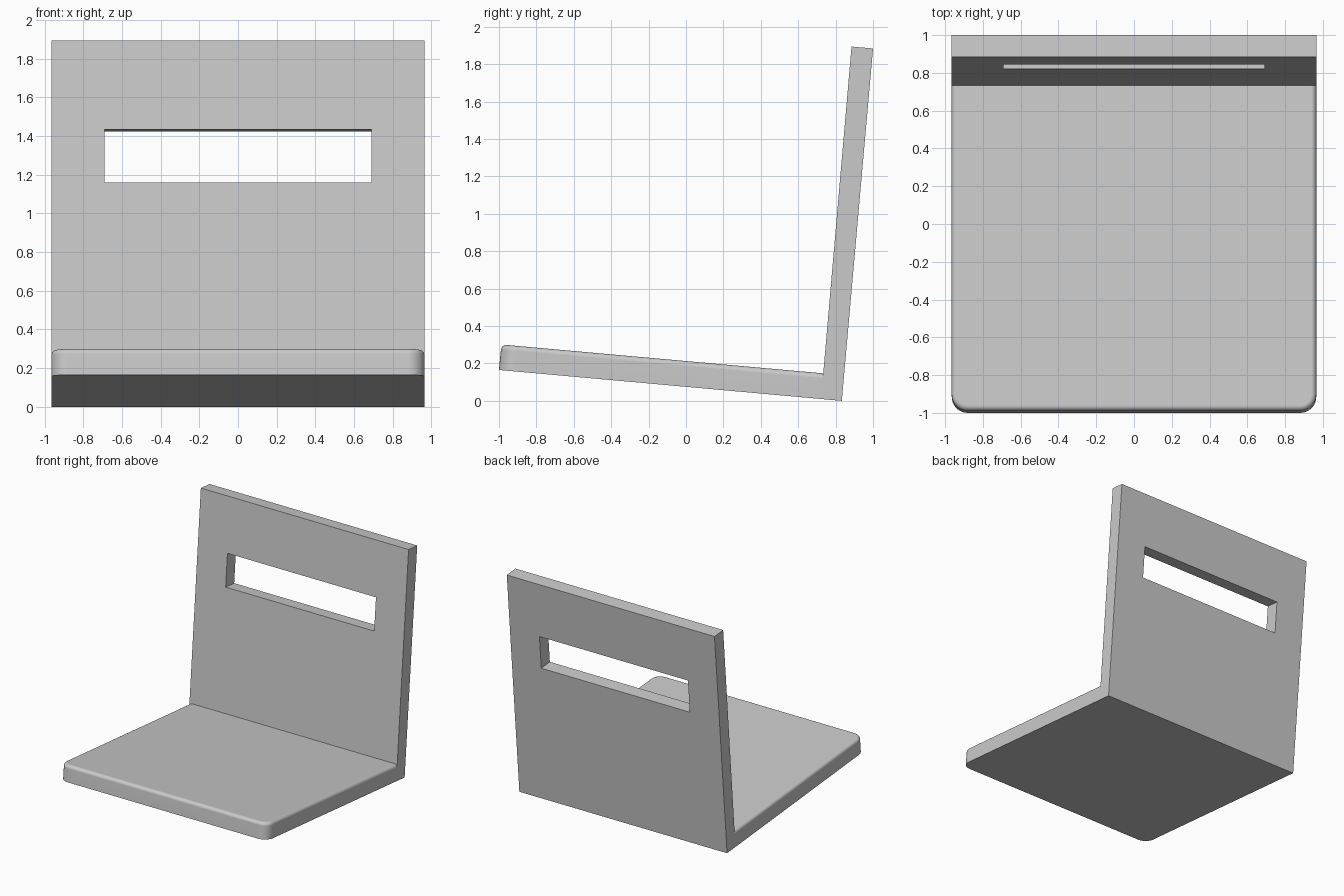
import bpy, bmesh, math
from mathutils import Vector

cube = bpy.data.objects.get("Cube")
if cube:
    bpy.data.objects.remove(cube, do_unlink=True)

HALF_W = 0.965
grey = bpy.data.materials.new("plain grey")
grey.use_nodes = True
COLOUR = (0.59, 0.59, 0.59, 1)
grey.diffuse_color = COLOUR
grey.node_tree.nodes["Principled BSDF"].inputs["Base Color"].default_value = COLOUR


def prism(profile, half):
    """Extrude a (y, z) profile along x, centred on x = 0."""
    bm = bmesh.new()
    face = bm.faces.new([bm.verts.new((-half, y, z)) for y, z in profile])
    ext = bmesh.ops.extrude_face_region(bm, geom=[face])
    verts = [g for g in ext["geom"] if isinstance(g, bmesh.types.BMVert)]
    bmesh.ops.translate(bm, verts=verts, vec=(2 * half, 0, 0))
    bmesh.ops.recalc_face_normals(bm, faces=bm.faces)
    return bm


def finish(bm, name):
    mesh = bpy.data.meshes.new(name)
    bm.to_mesh(mesh)
    bm.free()
    obj = bpy.data.objects.new(name, mesh)
    bpy.context.collection.objects.link(obj)
    mesh.materials.append(grey)
    return obj


def boolean(target, tool, operation):
    mod = target.modifiers.new(operation.lower(), "BOOLEAN")
    mod.object, mod.operation, mod.solver = tool, operation, "EXACT"
    bpy.context.view_layer.objects.active = target
    bpy.ops.object.modifier_apply(modifier=mod.name)
    bpy.data.objects.remove(tool, do_unlink=True)


# Corners shared by the leaning back and the tilted seat
back_low, back_top = Vector((0.722, 0.01)), Vector((0.885, 1.894))
heel, back_rear = Vector((0.833, 0.0)), Vector((1.0, 1.884))
inner = back_low.lerp(back_top, 0.0727)

# Backrest panel
chair = finish(prism([back_low, heel, back_rear, back_top], HALF_W), "seat_and_back")

# Handle slot, cut square through the panel
up = (back_top - back_low).normalized()
out = Vector((-up.y, up.x))
low = back_low + up * 1.154
high = back_low + up * 1.430
slot = finish(prism([low + out * 0.1, low - out * 0.3,
                     high - out * 0.3, high + out * 0.1], 0.69), "slot_cutter")
slot.hide_render = True
boolean(chair, slot, "DIFFERENCE")

# Seat slab with round front corners and a softened upper rim
bm = prism([(-1.0, 0.165), back_low, inner, (-0.987, 0.301)], HALF_W)
corners = [e for e in bm.edges if all(v.co.y < -0.9 for v in e.verts)
           and abs(e.verts[0].co.x - e.verts[1].co.x) < 0.01]
bmesh.ops.bevel(bm, geom=corners, offset=0.085, segments=8, profile=0.5, affect="EDGES")
bm.normal_update()
top = max(bm.faces, key=lambda f: f.normal.z)
rim = [e for e in top.edges if not all(v.co.y > 0.7 for v in e.verts)]
bmesh.ops.bevel(bm, geom=rim, offset=0.027, segments=5, profile=0.5, affect="EDGES")
boolean(chair, finish(bm, "seat"), "UNION")

# Smooth rounds, crisp corners
bpy.ops.object.select_all(action="DESELECT")
chair.select_set(True)
bpy.context.view_layer.objects.active = chair
bpy.ops.object.shade_smooth_by_angle(angle=math.radians(30))
weighted = chair.modifiers.new("even_shading", "WEIGHTED_NORMAL")
weighted.keep_sharp = True
